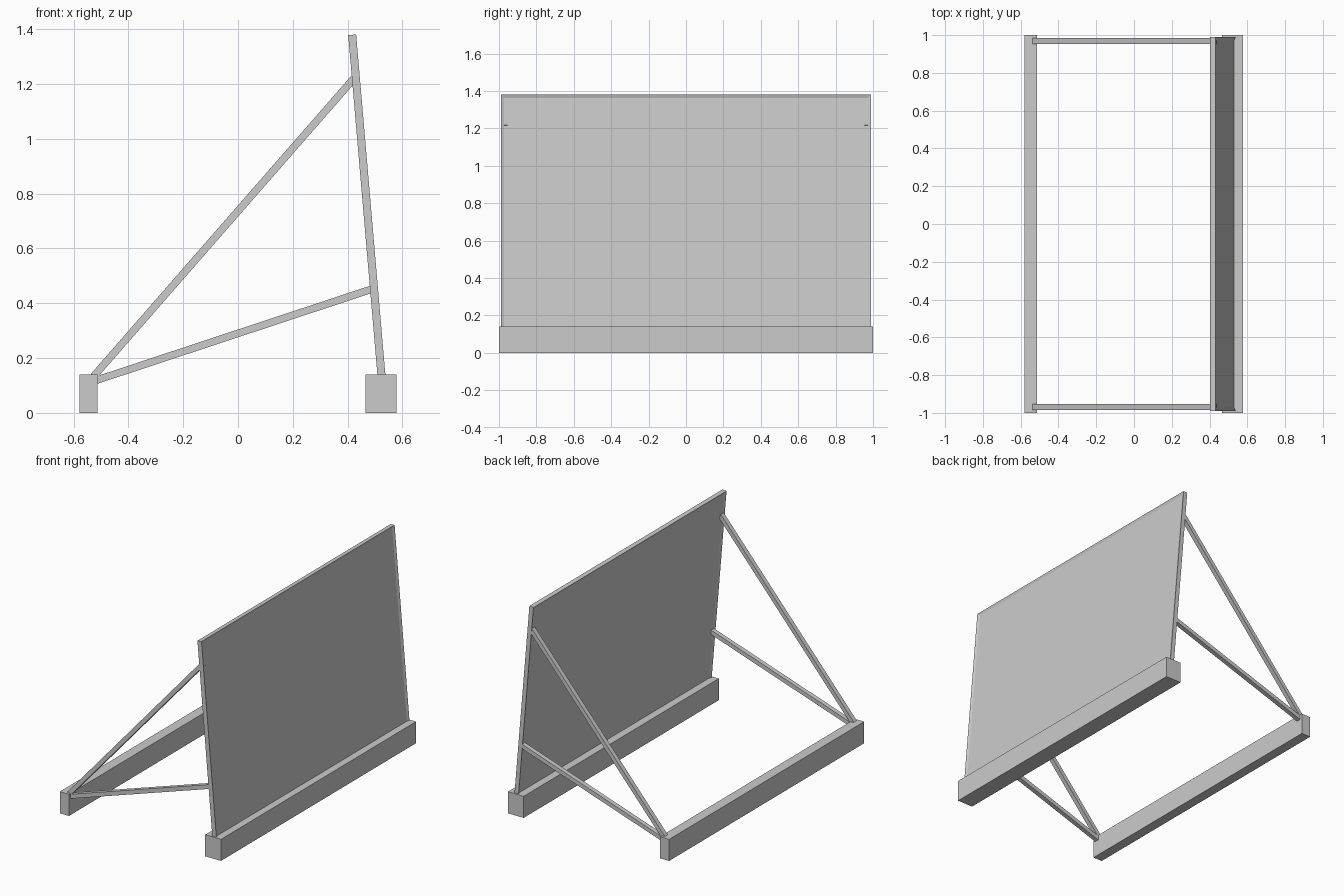
import bpy, bmesh, math
from mathutils import Vector, Matrix

if "Cube" in bpy.data.objects:
    bpy.data.objects.remove(bpy.data.objects["Cube"])


def box(name, size, matrix):
    bm = bmesh.new()
    bmesh.ops.create_cube(bm, size=1, matrix=matrix @ Matrix.Diagonal((*size, 1)))
    return finish(name, bm)


def finish(name, bm):
    me = bpy.data.meshes.new(name)
    bm.to_mesh(me)
    bm.free()
    ob = bpy.data.objects.new(name, me)
    bpy.context.collection.objects.link(ob)
    return ob


def strut(name, start, end, y, width=0.027, depth=0.03):
    a, b = Vector((start[0], y, start[1])), Vector((end[0], y, end[1]))
    d = b - a
    turn = Matrix.Rotation(-math.atan2(d.z, d.x), 4, 'Y')
    return box(name, (d.length, depth, width), Matrix.Translation((a + b) / 2) @ turn)


# ground beams
box("back_beam", (0.066, 2.0, 0.14), Matrix.Translation((-0.546, 0, 0.07)))
box("front_beam", (0.113, 2.0, 0.14), Matrix.Translation((0.5215, 0, 0.07)))

# leaning board, both large faces dished slightly inside a thin rim
low, high = Vector((0.529, 0, 0.07)), Vector((0.4165, 0, 1.379))
lean = math.atan2(high.x - low.x, high.z - low.z)
bm = bmesh.new()
bmesh.ops.create_cube(bm, size=1, matrix=Matrix.Diagonal((0.029, 1.98, (high - low).length, 1)))
for face in [f for f in bm.faces if abs(f.normal.x) > 0.9]:
    bmesh.ops.inset_region(bm, faces=[face], thickness=0.025, depth=-0.007)
bm.transform(Matrix.Translation((low + high) / 2) @ Matrix.Rotation(lean, 4, 'Y'))
finish("board", bm)

# pair of braces at each end
for side, y in (("left", -0.969), ("right", 0.969)):
    strut(side + "_upper_brace", (-0.527, 0.133), (0.428, 1.226), y)
    strut(side + "_lower_brace", (-0.535, 0.113), (0.496, 0.454), y)
